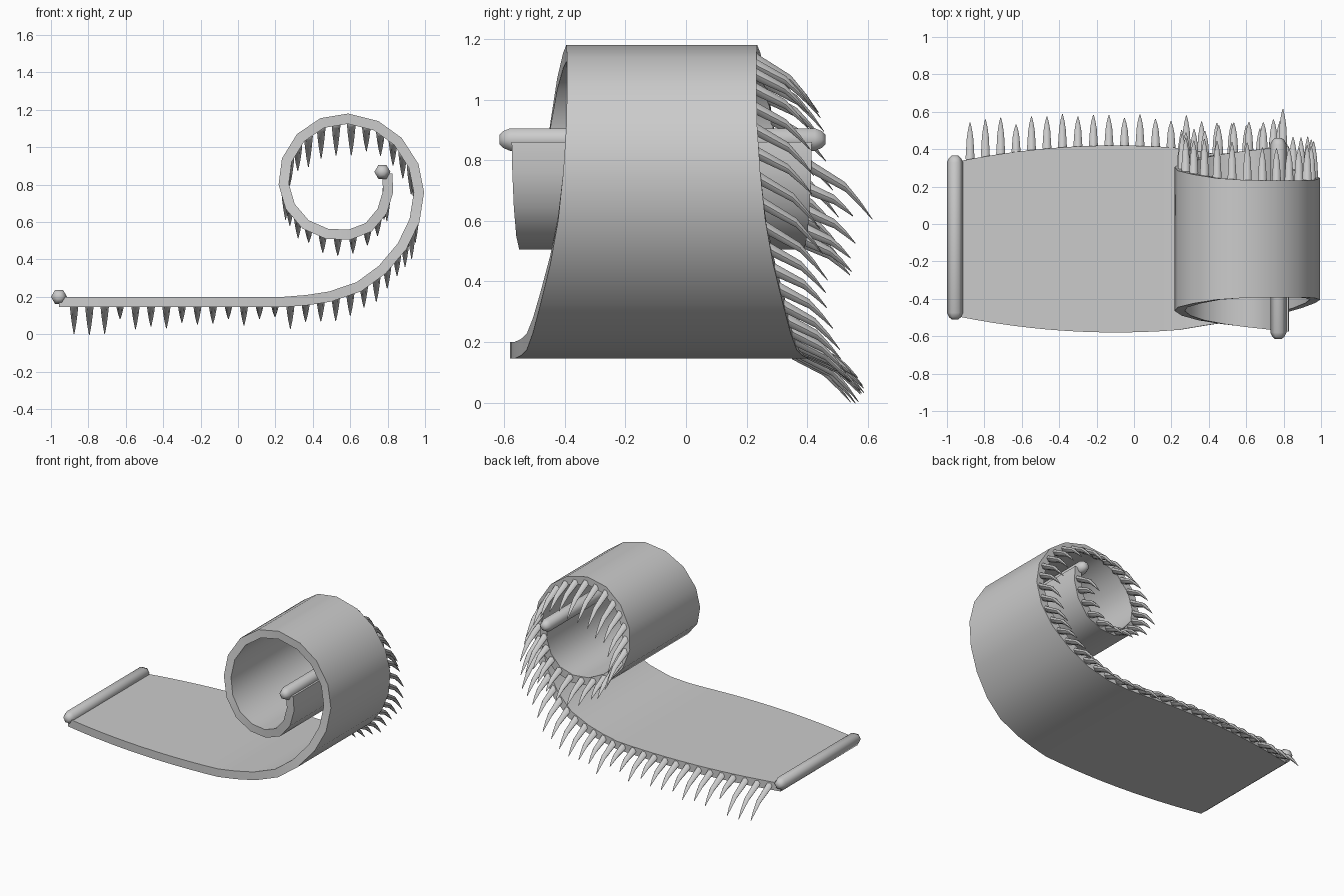
import bpy, bmesh, math, random
from mathutils import Vector

random.seed(4)
if "Cube" in bpy.data.objects:
    bpy.data.objects.remove(bpy.data.objects["Cube"])

gray = bpy.data.materials.new("plain_gray")
gray.use_nodes = True
gray.diffuse_color = (0.6, 0.6, 0.6, 1)
gray.node_tree.nodes["Principled BSDF"].inputs["Base Color"].default_value = (0.6, 0.6, 0.6, 1)

MID_Y, THICK = -0.08, 0.055


def finish(name, bm, angle):
    bmesh.ops.recalc_face_normals(bm, faces=bm.faces)
    mesh = bpy.data.meshes.new(name)
    bm.to_mesh(mesh)
    bm.free()
    mesh.materials.append(gray)
    ob = bpy.data.objects.new(name, mesh)
    bpy.context.collection.objects.link(ob)
    bpy.ops.object.select_all(action='DESELECT')
    ob.select_set(True)
    bpy.context.view_layer.objects.active = ob
    bpy.ops.object.shade_smooth_by_angle(angle=math.radians(angle))
    return ob


def loft(bm, rings):
    """Skin closed rings of points and cap both ends."""
    loops = [[bm.verts.new(p) for p in ring] for ring in rings]
    n = len(loops[0])
    for a, b in zip(loops, loops[1:]):
        for i in range(n):
            j = (i + 1) % n
            bm.faces.new((a[i], a[j], b[j], b[i]))
    bm.faces.new(loops[0])
    bm.faces.new(loops[-1])


def ring(centre, r, sides=6):
    turn = [math.tau * i / sides for i in range(sides)]
    return [centre + Vector((r * math.cos(t), 0, r * math.sin(t))) for t in turn]


# Outer line of the sheet: x, z and half width; flat part, then the curl
path = [(-0.957 + 0.1 * i, 0.145, 0.5 - 0.12 * (0.1 * i - 0.86) ** 2) for i in range(13)]
path += [(0.37, 0.155, 0.465), (0.5, 0.175, 0.445), (0.66, 0.23, 0.425), (0.79, 0.325, 0.40),
         (0.9, 0.455, 0.368), (0.97, 0.6, 0.342), (0.995, 0.76, 0.325), (0.965, 0.91, 0.315),
         (0.875, 1.05, 0.312), (0.75, 1.14, 0.312), (0.59, 1.18, 0.315), (0.44, 1.155, 0.325),
         (0.315, 1.07, 0.345), (0.235, 0.94, 0.365), (0.217, 0.8, 0.385), (0.255, 0.67, 0.41),
         (0.345, 0.565, 0.435), (0.47, 0.51, 0.455), (0.6, 0.505, 0.47), (0.715, 0.55, 0.48),
         (0.795, 0.645, 0.488), (0.83, 0.76, 0.493), (0.825, 0.86, 0.495)]

# Sheet
bm = bmesh.new()
sections, middle = [], []
for i, (x, z, half) in enumerate(path):
    a, b = path[max(i - 1, 0)], path[min(i + 1, len(path) - 1)]
    along = Vector((b[0] - a[0], 0, b[1] - a[1])).normalized()
    inward = Vector((-along.z, 0, along.x)) * THICK
    front, back = Vector((x, MID_Y - half, z)), Vector((x, MID_Y + half, z))
    sections.append([front, back, back + inward, front + inward])
    middle.append(back + inward * 0.6)
loft(bm, sections)
finish("curled_sheet", bm, 35)

# Rods at both ends, with rounded tips
for name, x, z, y0, y1 in (("start_rod", -0.957, 0.2, -0.51, 0.365),
                           ("inner_rod", 0.772, 0.868, -0.615, 0.46)):
    bm = bmesh.new()
    caps = [(0, 0.018), (0.012, 0.032), (0.035, 0.043)]
    stops = [(y0 + d, r) for d, r in caps] + [(y1 - d, r) for d, r in reversed(caps)]
    loft(bm, [ring(Vector((x, y, z)), r) for y, r in stops])
    finish(name, bm, 65)

# Fringe: drooping tapered strands, evenly spaced along the back edge
drops = [0.175, 0.18, 0.175, 0.095, 0.15, 0.135, 0.145, 0.115, 0.125, 0.12,
         0.095, 0.13, 0.095, 0.085, 0.15, 0.12, 0.13, 0.145]
bm = bmesh.new()
travel, target, count = 0.0, 0.082, 0
for a, b in zip(middle, middle[1:]):
    step = (b - a).length
    while target <= travel + step:
        base = a.lerp(b, (target - travel) / step)
        inner = base.z < 0.75 and base.x < 0.82 and target > 2.5
        drop = drops[count] if count < len(drops) else random.uniform(0.13, 0.19)
        if inner:
            drop *= 0.7
        reach = 0.07 + 0.75 * drop if inner else 0.09 + 0.6 * drop
        shape = [(-0.03, 0, 0.02), (0.015, -0.08, 0.024), (0.55, -0.42, 0.018),
                 (0.8, -0.72, 0.011), (1, -1, 0.002)]
        rings = []
        for k, (out, fall, r) in enumerate(shape):
            rings.append(ring(base + Vector((0, out * reach, fall * drop)), r))
        loft(bm, rings)
        target += 0.083
        count += 1
    travel += step
finish("fringe", bm, 60)
